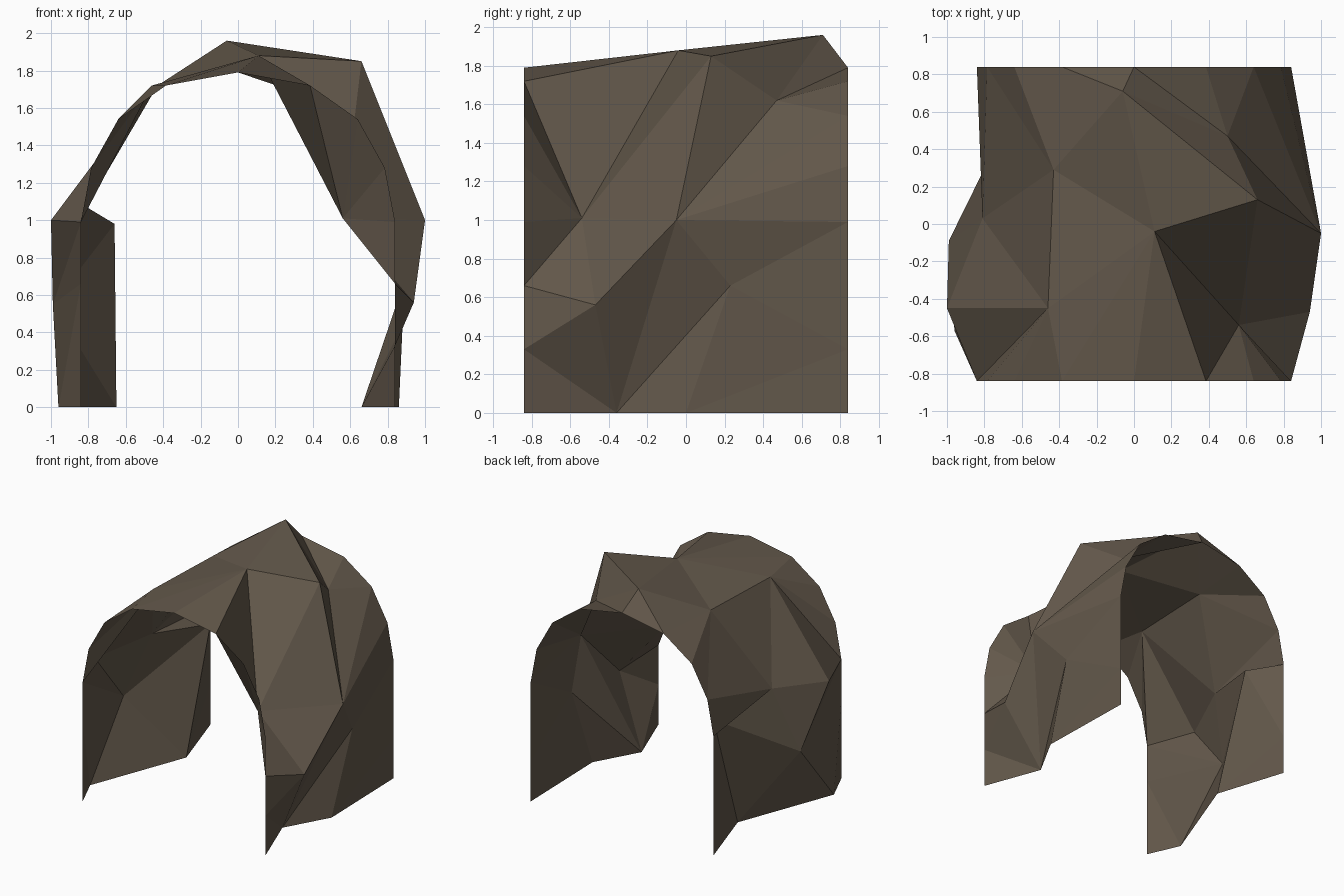
import bpy
from mathutils import Vector
from mathutils.geometry import delaunay_2d_cdt

if "Cube" in bpy.data.objects:
    bpy.data.objects.remove(bpy.data.objects["Cube"])

HALF = 0.84      # half depth of the tunnel
STEP = 0.3       # unrolled length of one profile step

# Arch profile shared by both open ends, right foot to crown, then mirrored
half = [(0.84, 0), (0.84, 0.33), (0.84, 0.66), (0.84, 0.99),
        (0.785, 1.28), (0.64, 1.54), (0.385, 1.72), (0, 1.79)]
profile = half + [(-x, z) for x, z in half[-2::-1]]

# Rough rock bumps between the ends: position along the profile, then x, y, z
bumps = {
    'a': (0, 0.66, -0.36, 0), 'b': (0, 0.86, 0.0, 0),
    'c': (1.7, 0.94, -0.47, 0.56), 'd': (2.1, 0.89, 0.23, 0.66),
    'e': (3.0, 1.0, -0.05, 1.0), 'f': (3.9, 0.56, -0.54, 1.01),
    'g': (5.4, 0.66, 0.13, 1.85), 'h': (5.2, 0.5, 0.47, 1.62),
    't': (6.6, 0.11, -0.04, 1.88), 's': (7.2, -0.06, 0.71, 1.96),
    'l': (8.2, -0.43, 0.29, 1.72), 'k': (8.3, -0.46, -0.45, 1.72),
    'n': (10.6, -0.81, 0.03, 1.07), 'm': (11.1, -1.0, -0.45, 1.0),
    'r': (11.3, -0.66, 0.58, 0.98), 'o': (12.4, -0.99, -0.09, 0.55),
    'p': (14, -0.96, -0.57, 0), 'q': (14, -0.65, 0.25, 0),
}

# Creases that must survive triangulation (F/B + number = front/back rim point)
creases = ("ac ae ad bd ce de cf ef ft fg eg eh gh tg sg sh st sl tl tk lk ln kn km "
           "nm nr no mo or op oq rq aF1 cF1 cF2 fF2 fF6 tF6 tF8 kF8 kF11 mF11 oF11 oF12 "
           "pF12 bB1 dB1 dB3 eB3 eB5 hB5 hB7 sB7 sB8 lB8 lB10 nB10 nB11 rB11 rB13 qB13")

# Lay all points out flat (unrolled) alongside their real positions
names, flat, real = [], [], []
for tag, y in (('F', -HALF), ('B', HALF)):
    for i, (x, z) in enumerate(profile):
        names.append(f"{tag}{i}")
        flat.append(Vector((i * STEP, y)))
        real.append((x, y, z))
for tag, (row, x, y, z) in bumps.items():
    names.append(tag)
    flat.append(Vector((row * STEP, y)))
    real.append((x, y, z))
edges = [(names.index(c[0]), names.index(c[1:])) for c in creases.split()]

# Triangulate flat, then wrap back over the arch
_, _, tris, origin, _, _ = delaunay_2d_cdt(flat, edges, [], 0, 1e-5)
verts = [real[o[0]] for o in origin]
faces = [tuple(reversed(t)) for t in tris]

mesh = bpy.data.meshes.new("cave_tunnel")
mesh.from_pydata(verts, [], faces)
mesh.update()
tunnel = bpy.data.objects.new("cave_tunnel", mesh)
bpy.context.collection.objects.link(tunnel)

# Brown rock
rock = bpy.data.materials.new("brown_rock")
rock.diffuse_color = (0.125, 0.098, 0.07, 1)
rock.use_nodes = True
rock.node_tree.nodes["Principled BSDF"].inputs["Base Color"].default_value = rock.diffuse_color
mesh.materials.append(rock)
